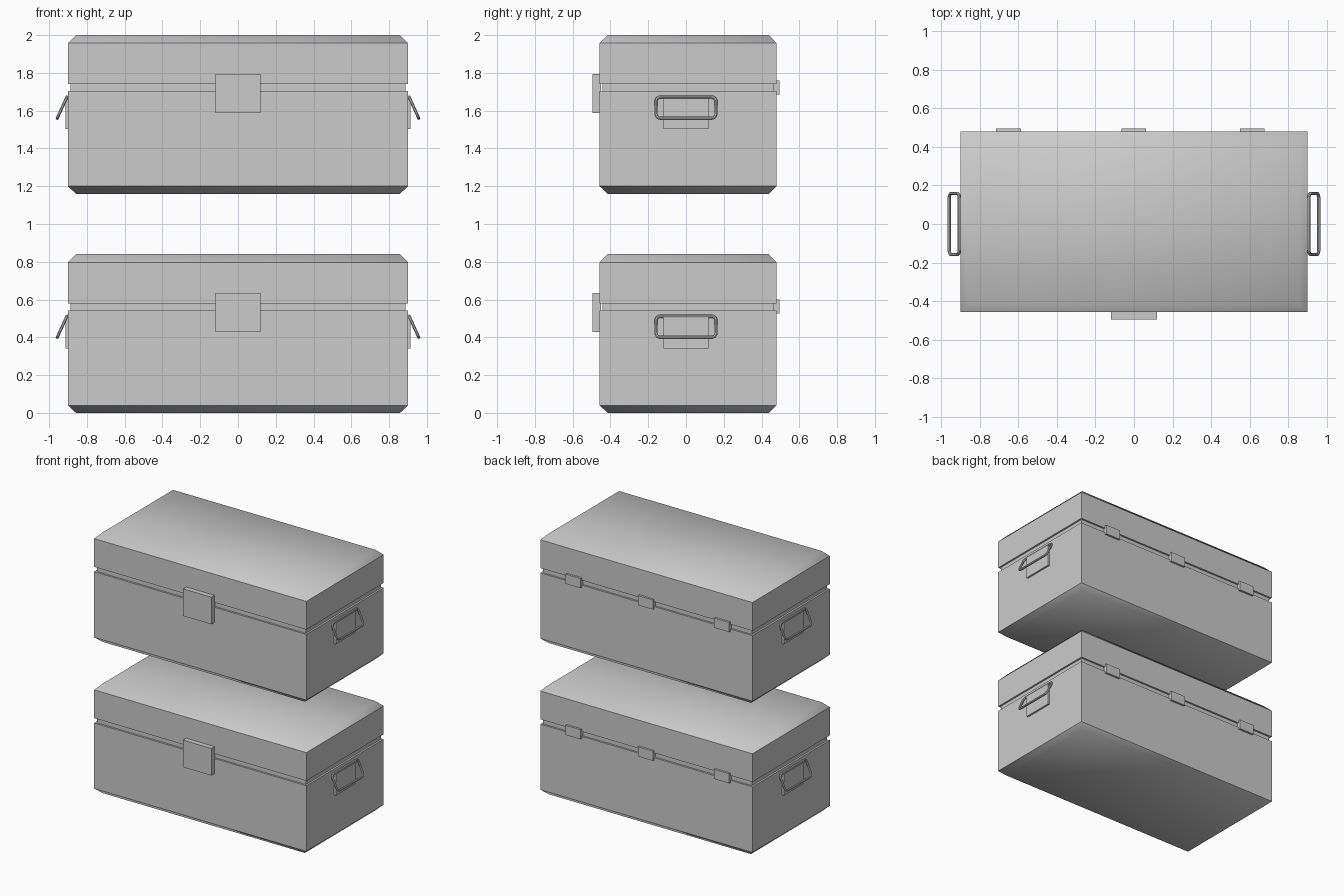
import bpy, math
from mathutils import Vector

if "Cube" in bpy.data.objects:
    bpy.data.objects.remove(bpy.data.objects["Cube"])

W, D, CY = 0.90, 0.4685, 0.0115   # half width, half depth, depth centre


def new_object(name, verts, faces):
    me = bpy.data.meshes.new(name)
    me.from_pydata(verts, [], faces)
    ob = bpy.data.objects.new(name, me)
    bpy.context.collection.objects.link(ob)
    return ob


def loft(name, levels, soft=None):
    """Stack rectangles (inset, z); faces whose centre passes soft() are smooth."""
    verts, faces = [], []
    for inset, z in levels:
        w, d = W - inset, D - inset
        verts += [(-w, CY - d, z), (w, CY - d, z), (w, CY + d, z), (-w, CY + d, z)]
    for k in range(len(levels) - 1):
        for i in range(4):
            a, b = k * 4 + i, k * 4 + (i + 1) % 4
            faces.append((a, b, b + 4, a + 4))
    n = len(verts)
    faces += [(3, 2, 1, 0), (n - 4, n - 3, n - 2, n - 1)]
    ob = new_object(name, verts, faces)
    for p in ob.data.polygons:
        p.use_smooth = bool(soft and soft(p.center.z))
    return ob


def box(name, lo, hi):
    (x0, y0, z0), (x1, y1, z1) = lo, hi
    verts = [(x, y, z) for z in (z0, z1) for x, y in ((x0, y0), (x1, y0), (x1, y1), (x0, y1))]
    return new_object(name, verts, [(3, 2, 1, 0), (4, 5, 6, 7), (0, 1, 5, 4),
                                    (1, 2, 6, 5), (2, 3, 7, 6), (3, 0, 4, 7)])


def mirror_x(ob):
    ob.modifiers.new("mirror", 'MIRROR').use_axis = (True, False, False)


def handle(name, z):
    # Closed rounded rectangle, hanging outward at a tilt
    top, bottom = Vector((0.906, 0, z + 0.512)), Vector((0.957, 0, z + 0.40))
    length, half, r = (bottom - top).length, 0.159, 0.024
    down = (bottom - top).normalized()
    pts = []
    for cy, cs, start in ((half - r, r, 270), (half - r, length - r, 0),
                          (r - half, length - r, 90), (r - half, r, 180)):
        for i in range(5):
            a = math.radians(start + i * 22.5)
            pts.append(top + down * (cs + r * math.sin(a)) + Vector((0, cy + r * math.cos(a), 0)))
    cu = bpy.data.curves.new(name, 'CURVE')
    cu.dimensions = '3D'
    cu.bevel_depth, cu.bevel_resolution = 0.0085, 2
    sp = cu.splines.new('POLY')
    sp.points.add(len(pts) - 1)
    for p, co in zip(sp.points, pts):
        p.co = (*co, 1)
    sp.use_cyclic_u = True
    ob = bpy.data.objects.new(name, cu)
    bpy.context.collection.objects.link(ob)
    bpy.ops.object.select_all(action='DESELECT')
    ob.select_set(True)
    bpy.context.view_layer.objects.active = ob
    bpy.ops.object.convert(target='MESH')
    ob = bpy.context.object
    bpy.ops.object.shade_smooth_by_angle()
    mirror_x(ob)


for level, z in (("lower", 0.0), ("upper", 1.16)):
    # Body, recessed seam and lid
    loft(level + "_body", [(0.042, z), (0, z + 0.04), (0, z + 0.543)],
         lambda c: c < z + 0.05)
    loft(level + "_seam", [(0.014, z + 0.53), (0.014, z + 0.59)])
    loft(level + "_lid", [(0, z + 0.58), (0, z + 0.797), (0.042, z + 0.84)],
         lambda c: c > z + 0.79)
    # Front latch
    box(level + "_latch", (-0.12, -0.495, z + 0.427), (0.12, -0.45, z + 0.635))
    # Back hinges
    for i, x in enumerate((-0.65, -0.002, 0.612)):
        box(f"{level}_hinge_{i + 1}", (x - 0.064, 0.465, z + 0.526), (x + 0.064, 0.496, z + 0.60))
    # Side handles and their plates
    mirror_x(box(level + "_handle_plate", (0.89, -0.12, z + 0.342), (0.914, 0.12, z + 0.505)))
    handle(level + "_handle", z)
